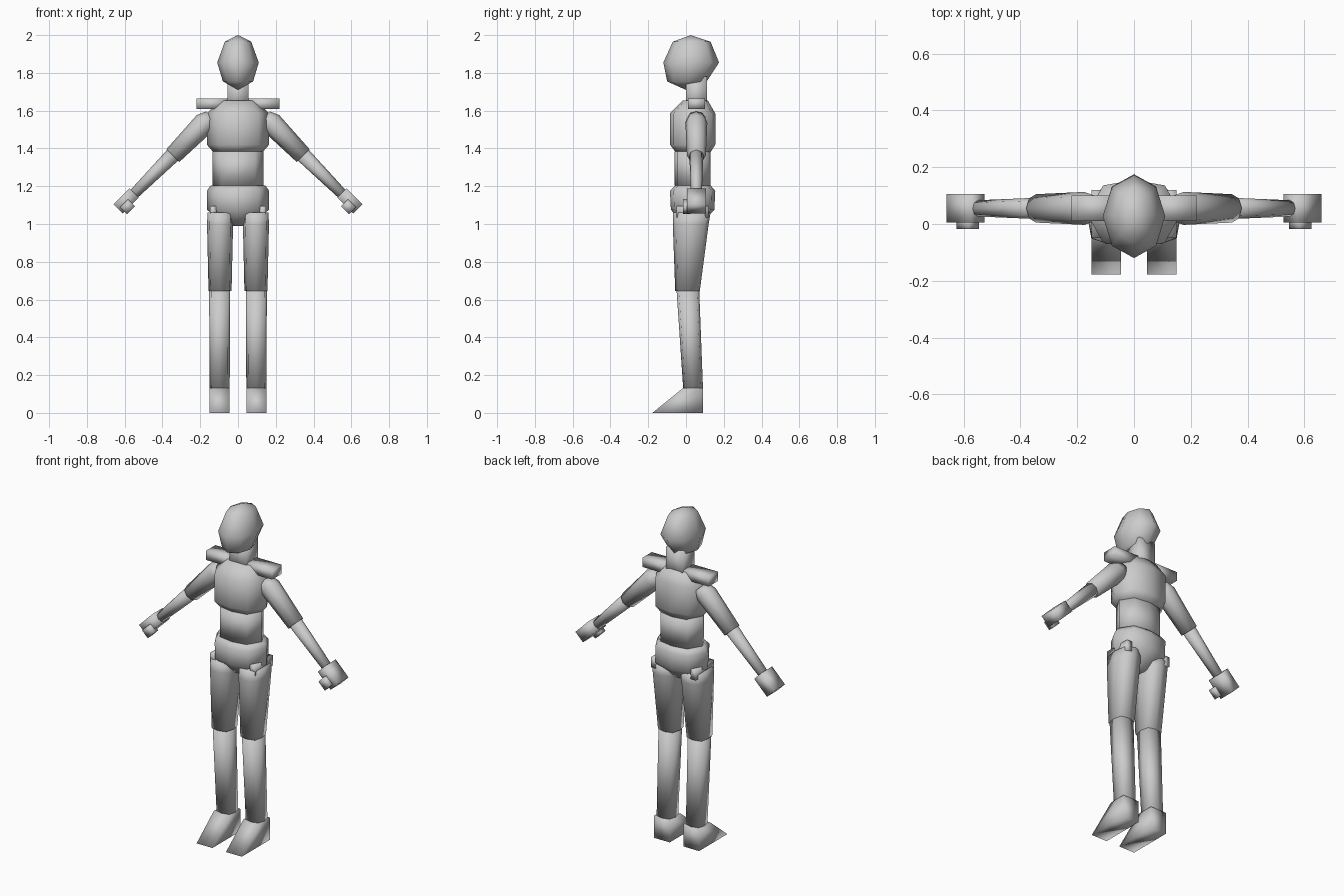
import bpy, bmesh, math
from mathutils import Vector, Matrix

if "Cube" in bpy.data.objects:
    bpy.data.objects.remove(bpy.data.objects["Cube"])

grey = bpy.data.materials.new("plain_grey")
grey.diffuse_color = (0.6, 0.6, 0.6, 1)
grey.use_nodes = True
grey.node_tree.nodes["Principled BSDF"].inputs["Base Color"].default_value = grey.diffuse_color


def finish(name, bm):
    bmesh.ops.recalc_face_normals(bm, faces=bm.faces[:])
    me = bpy.data.meshes.new(name)
    bm.to_mesh(me)
    bm.free()
    me.materials.append(grey)
    for p in me.polygons:
        p.use_smooth = True
    ob = bpy.data.objects.new(name, me)
    bpy.context.collection.objects.link(ob)
    return ob


def octagon(c, rx, ry, u=Vector((1, 0, 0)), v=Vector((0, 1, 0)), diag=(0.707, 0.707)):
    """Eight-sided ring around c in the u-v plane, with corners on both axes."""
    pts = []
    for i in range(8):
        a = i * math.pi / 4
        kx, ky = (diag if i % 2 else (1, 1))
        sx = (math.cos(a) > 0.01) - (math.cos(a) < -0.01)
        sy = (math.sin(a) > 0.01) - (math.sin(a) < -0.01)
        pts.append(Vector(c) + u * (sx * kx * rx) + v * (sy * ky * ry))
    return pts


def loft(name, rings, bottom=None, top=None):
    """Skin a stack of rings, closing each end with a cap or a point."""
    bm = bmesh.new()
    loops = [[bm.verts.new(p) for p in r] for r in rings]
    n = len(loops[0])
    for a, b in zip(loops, loops[1:]):
        for i in range(n):
            bm.faces.new((a[i], a[(i + 1) % n], b[(i + 1) % n], b[i]))
    for loop, tip in ((loops[0], bottom), (loops[-1], top)):
        if tip is None:
            bm.faces.new(loop)
        else:
            t = bm.verts.new(tip)
            for i in range(n):
                bm.faces.new((loop[i], loop[(i + 1) % n], t))
    return finish(name, bm)


def box(name, centre, size, angle=0):
    """Box turned about the y axis."""
    bm = bmesh.new()
    bmesh.ops.create_cube(bm, size=1)
    m = Matrix.Translation(centre) @ Matrix.Rotation(angle, 4, 'Y') @ Matrix.Diagonal((*size, 1))
    bmesh.ops.transform(bm, matrix=m, verts=bm.verts[:])
    return finish(name, bm)


def stack(name, levels, x=0, diag=(0.707, 0.707), **tips):
    """Upright part from (z, half width, front y, back y, x offset) levels."""
    rings = [octagon((x + dx, (f + b) / 2, z), w, (b - f) / 2, diag=diag)
             for z, w, f, b, dx in levels]
    return loft(name, rings, **tips)


# Head and neck
stack("head", [(1.755, 0.08, -0.10, 0.11, 0), (1.855, 0.11, -0.12, 0.175, 0),
               (1.965, 0.07, -0.07, 0.13, 0)],
      bottom=(0, 0.0, 1.71), top=(0, 0.025, 2.0))
box("neck", (0, 0.055, 1.69), (0.11, 0.11, 0.18))

# Torso
torso = (0.66, 0.84)
stack("chest", [(1.38, 0.13, -0.055, 0.13, 0), (1.42, 0.165, -0.085, 0.155, 0),
                (1.585, 0.165, -0.085, 0.155, 0), (1.655, 0.10, -0.015, 0.115, 0)], diag=torso)
stack("abdomen", [(1.205, 0.135, -0.06, 0.13, 0), (1.385, 0.135, -0.06, 0.13, 0)], diag=torso)
stack("pelvis", [(0.99, 0.04, 0.0, 0.07, 0), (1.075, 0.165, -0.08, 0.15, 0),
                 (1.175, 0.165, -0.085, 0.155, 0), (1.205, 0.145, -0.055, 0.13, 0)], diag=torso)

for s, side in ((-1, "left"), (1, "right")):
    # Shoulder bar
    box(side + "_shoulder", (s * 0.135, 0.055, 1.637), (0.17, 0.09, 0.055))

    # Arm, sloping down at about 45 degrees
    d = Vector((s * 0.7, 0, -0.714)).normalized()
    u = Vector((-d.z, 0, d.x))
    v = Vector((0, 1, 0))

    def arm(name, levels):
        loft(name, [octagon((s * x, 0.055, z), w, h, u, v) for x, z, w, h in levels])

    arm(side + "_upper_arm", [(0.14, 1.568, 0.04, 0.045), (0.175, 1.535, 0.06, 0.058),
                              (0.345, 1.362, 0.048, 0.05)])
    arm(side + "_forearm", [(0.33, 1.38, 0.042, 0.038), (0.565, 1.145, 0.027, 0.028)])
    turn = s * math.pi / 4
    box(side + "_hand", (s * 0.593, 0.055, 1.122), (0.12, 0.10, 0.07), turn)
    box(side + "_thumb", (s * 0.585, 0.003, 1.092), (0.06, 0.04, 0.052), turn)

    # Leg
    stack(side + "_thigh", [(0.645, 0.061, -0.057, 0.073, 0), (1.0, 0.069, -0.07, 0.12, 0),
                            (1.06, 0.066, -0.07, 0.13, 0)], x=s * 0.095, diag=(0.8, 0.8))
    box(side + "_hip_peg", (s * 0.132, 0.035, 1.065), (0.035, 0.17, 0.06))
    stack(side + "_shin", [(0.13, 0.053, -0.015, 0.09, 0.0), (0.65, 0.056, -0.05, 0.07, 0)],
          x=s * 0.097, diag=(0.8, 0.8))

    # Wedge foot
    wedge = [(-0.178, 0.0), (0.09, 0.0), (0.09, 0.132), (-0.015, 0.132)]
    loft(side + "_foot", [[Vector((s * x, y, z)) for y, z in wedge] for x in (0.045, 0.15)])
